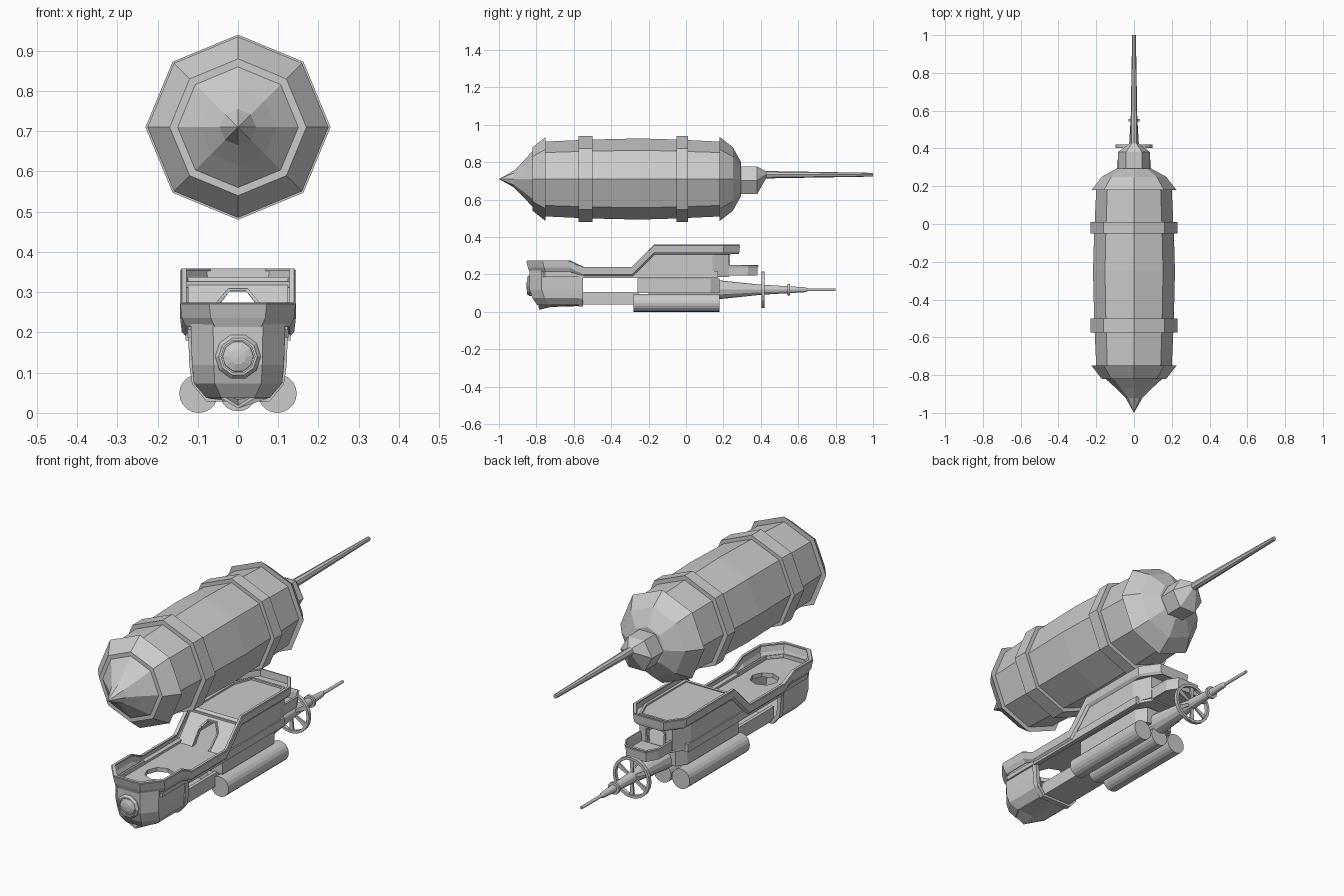
import bpy, bmesh, math
from mathutils import Vector

if "Cube" in bpy.data.objects:
    bpy.data.objects.remove(bpy.data.objects["Cube"])


def finish(name, bm, thick=0):
    bmesh.ops.remove_doubles(bm, verts=bm.verts, dist=1e-5)
    bmesh.ops.recalc_face_normals(bm, faces=bm.faces)
    me = bpy.data.meshes.new(name)
    bm.to_mesh(me)
    bm.free()
    ob = bpy.data.objects.new(name, me)
    bpy.context.collection.objects.link(ob)
    if thick:
        m = ob.modifiers.new("thickness", 'SOLIDIFY')
        m.thickness = thick
        m.offset = 0
    return ob


def strip(name, rows, closed=False, thick=0, caps=False):
    """Skin of quads between rows of matching points."""
    bm = bmesh.new()
    vs = [[bm.verts.new(p) for p in r] for r in rows]
    n = len(rows[0])
    for a, b in zip(vs, vs[1:]):
        for i in range(n if closed else n - 1):
            j = (i + 1) % n
            bm.faces.new((a[i], a[j], b[j], b[i]))
    if caps:
        bm.faces.new(vs[0])
        bm.faces.new(vs[-1])
    return finish(name, bm, thick)


def lathe(name, profile, z, sides, x=0):
    """Profile of (y, radius[, z offset]) turned around the y axis."""
    rows = []
    for p in profile:
        y, r, dz = (*p, 0)[:3]
        r = max(r, 1e-4)
        rows.append([(x + r * math.cos(k * math.tau / sides), y,
                      z + dz + r * math.sin(k * math.tau / sides)) for k in range(sides)])
    return strip(name, rows, True, caps=True)


def mirror(half):
    """Right-side points followed by their left-side copies in reverse."""
    return half + [(-p[0], *p[1:]) for p in reversed(half)]


def prism(name, half, z0, z1):
    o = mirror(half)
    return strip(name, [[(x, y, z) for x, y in o] for z in (z0, z1)], True, caps=True)


def box(name, x0, x1, y0, y1, z0, z1):
    o = [(x0, y0), (x1, y0), (x1, y1), (x0, y1)]
    return strip(name, [[(x, y, z) for x, y in o] for z in (z0, z1)], True, caps=True)


def cut(ob, cutter):
    m = ob.modifiers.new("opening", 'BOOLEAN')
    m.object = cutter
    m.operation = 'DIFFERENCE'
    m.solver = 'EXACT'
    cutter.hide_render = True
    cutter.hide_viewport = True


# Balloon envelope with raised bands
lathe("balloon", [(-1, 0), (-.92, .045), (-.87, .095), (-.82, .15), (-.82, .17), (-.75, .225),
                  (-.75, .2), (-.575, .208), (-.575, .23), (-.5, .23), (-.5, .211), (-.25, .217),
                  (-.05, .211), (-.05, .23), (.01, .23), (.01, .208), (.18, .2), (.18, .225),
                  (.25, .17), (.295, .09)], .71, 8)
lathe("balloon_tail_cap", [(.28, .085), (.38, .085), (.43, .02, .03)], .703, 6)
lathe("balloon_pole", [(.41, .02), (1, .01)], .733, 8)

# Gunwale rail running around the bow deck and up around the roof
path = [(.07, -.85, .272, .215), (.14, -.765, .272, .215), (.14, -.63, .272, .215),
        (.14, -.555, .237, .193), (.14, -.29, .237, .193), (.14, -.17, .356, .31),
        (.14, .2, .356, .31), (.08, .285, .356, .31)]
top = [(x, y, t) for x, y, t, b in path]
mid = [(x - .004, y * .99, t - .035) for x, y, t, b in path]
low = [(x - .014, y * .98, b) for x, y, t, b in path]
strip("gunwale_rail", [mirror(r) for r in (top, mid, low)], True, .008)
cap = [(x - .012, y * .985, t) for x, y, t, b in path]
strip("gunwale_cap", [mirror(top), mirror(cap)], True, .006)

# Main deck with an octagonal hatch
deck = prism("main_deck", [(.06, -.83), (.125, -.755), (.125, .15), (.08, .23)], .187, .207)
bm = bmesh.new()
bmesh.ops.create_cone(bm, cap_ends=True, segments=8, radius1=.065, radius2=.065, depth=.2)
bmesh.ops.translate(bm, verts=bm.verts, vec=(0, -.6, .2))
cut(deck, finish("hatch_cutter", bm))

# Bow hull shell, open at the back, with a pointed keel
levels = [(.225, 1, 0), (.12, .97, 0), (.075, .93, .015), (.04, .66, .04)]
half = [(.113, -.56), (.113, -.77), (.06, -.832)]
rows = [mirror([(x * s, y + (dy if y < -.6 else 0), z) for x, y in half]) for z, s, dy in levels]
strip("bow_hull", rows, thick=.01)
strip("bow_floor", [[(.074, -.56, .04), (.074, -.73, .04), (.04, -.79, .04)],
                    [(0, -.56, .035), (0, -.72, .03), (0, -.785, .015)],
                    [(-.074, -.56, .04), (-.074, -.73, .04), (-.04, -.79, .04)]], thick=.008)
# Raised frame around the rear edge of the bow hull
sec = [(.115, .2), (.112, .12), (.106, .075), (.075, .037)]
strip("bow_frame", [mirror([(x, y, z) for x, z in sec]) for y in (-.575, -.55)], thick=.018)

# Round bow window
lathe("bow_window_ring", [(-.80, .057), (-.84, .057), (-.85, .048), (-.85, .042), (-.842, .042)],
      .14, 10)
lathe("bow_window_glass", [(-.83, .042), (-.845, .038), (-.852, .02), (-.854, 0)], .14, 10)

# Rear cabin: side walls, sloped front, chamfered back
front_y = {.2: -.285, .335: -.165}
rows = [mirror([(.12, front_y[z]), (.12, .14), (.085, .225)]) for z in (.2, .335)]
rows = [[(x, y, z) for x, y in r] for r, z in zip(rows, (.2, .335))]
cabin = strip("cabin_walls", rows, True, .012)

# Six-sided doorways through the cabin
door = [(.042, .205), (.045, .27), (.02, .303)]
cut(cabin, strip("doorway_cutter", [[(x, y, z) for x, z in mirror(door)] for y in (-.5, .5)],
                 True, caps=True))
frame = [(x * 1.12, z + .003) for x, z in door]
for n, y0, y1, sl in (("front", -.297, -.27, .89), ("back", .215, .236, 0)):
    strip(n + "_door_frame", [[(x, y + sl * (z - .2), z) for x, z in mirror(frame)]
                              for y in (y0, y1)], thick=.008)

# Roof floor inside the rail
prism("cabin_roof", [(.13, -.185), (.13, .19), (.072, .275)], .312, .326)

# Lower rear hull and side strakes
prism("rear_hull", [(.1, -.26), (.1, .13), (.07, .18)], .1, .178)
for s, n in ((1, "right"), (-1, "left")):
    xs = sorted((s * .108, s * .13))
    box(n + "_strake", *xs, -.56, .17, .18, .218)
    xs = sorted((s * .056, s * .072))
    box(n + "_keel_beam", *xs, -.57, -.25, .04, .105)
    lathe(n + "_tank", [(-.28, .048), (.18, .048)], .048, 20, s * .098)
box("keel_floor", -.06, .06, -.57, -.25, .04, .055)
lathe("centre_tank", [(-.27, .046), (.18, .046)], .05, 20)

# Rear balcony
prism("balcony_floor", [(.078, .2), (.078, .33), (.05, .38)], .193, .205)
bal = [(.085, .215), (.085, .335), (.055, .385)]
strip("balcony_rail", [mirror([(x * k, y * (2 + k) / 3, z) for x, y in bal])
                       for z, k in ((.195, .94), (.235, .96), (.25, 1))], thick=.008)

# Engine shaft and hub disc
lathe("engine_shaft", [(-.2, .05), (.18, .05), (.4, .027), (.64, .013), (.65, .008), (.8, .007)],
      .118, 12)
lathe("shaft_collar", [(.543, .03), (.555, .03)], .118, 12)

# Propeller wheel: hoop and six blades
hoop = [(.403, .098), (.42, .098), (.42, .085), (.403, .085), (.403, .098)]
bm = bmesh.new()
N = 20
ring = [[bm.verts.new((r * math.cos(k * math.tau / N), y, .118 + r * math.sin(k * math.tau / N)))
         for y, r in hoop[:4]] for k in range(N)]
for k in range(N):
    a, b = ring[k], ring[(k + 1) % N]
    for i in range(4):
        j = (i + 1) % 4
        bm.faces.new((a[i], a[j], b[j], b[i]))
for k in range(6):
    a = k * math.tau / 6 + math.pi / 6
    d = Vector((math.cos(a), 0, math.sin(a)))
    t = Vector((-math.sin(a), 0, math.cos(a)))
    o = Vector((0, 0, .118))
    rings = [[bm.verts.new(o + d * r + t * w * u + Vector((0, .411 + v * .004, 0)))
              for u, v in ((-1, -1), (1, -1), (1, 1), (-1, 1))] for r, w in ((.015, .005), (.09, .012))]
    for i in range(4):
        j = (i + 1) % 4
        bm.faces.new((rings[0][i], rings[0][j], rings[1][j], rings[1][i]))
finish("propeller_wheel", bm)
